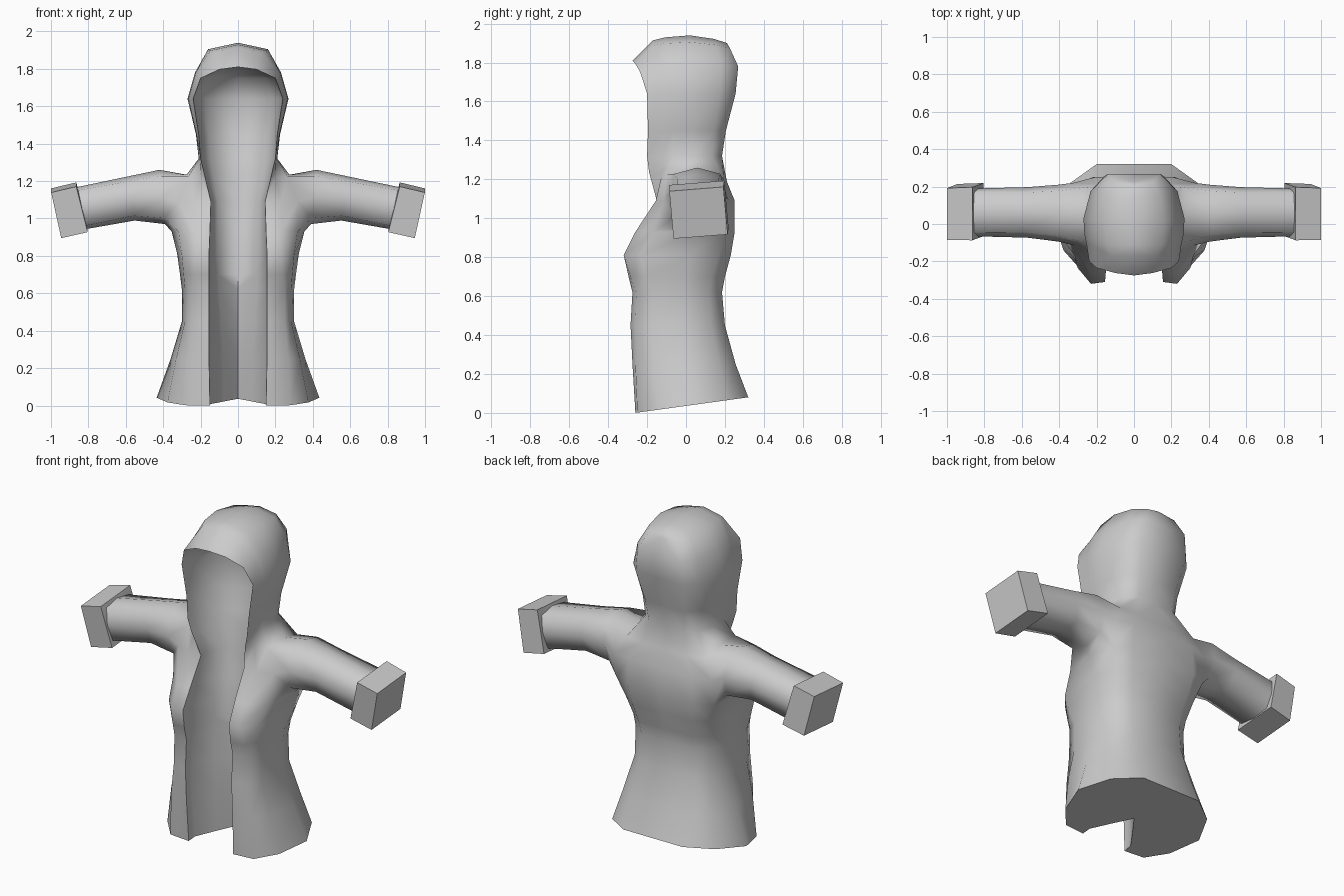
import bpy, bmesh, math

cube = bpy.data.objects.get("Cube")
if cube:
    bpy.data.objects.remove(cube, do_unlink=True)

cloth = bpy.data.materials.new("light_grey_cloth")
cloth.use_nodes = True
cloth.diffuse_color = (0.6, 0.6, 0.6, 1)
cloth.node_tree.nodes["Principled BSDF"].inputs["Base Color"].default_value = (0.6, 0.6, 0.6, 1)


def add_ring(bm, points):
    return [bm.verts.new(p) for p in points]


def skin(bm, loops, closed=True, hole=()):
    """Join neighbouring rings with quads; hole lists (row, column) to leave open."""
    n = len(loops[0])
    for row, (a, b) in enumerate(zip(loops, loops[1:])):
        for i in range(n if closed else n - 1):
            if (row, i) not in hole:
                j = (i + 1) % n
                bm.faces.new((a[i], a[j], b[j], b[i]))


def finish(bm, name, angle):
    """Make an object, mirror it over x and shade it smooth."""
    bmesh.ops.remove_doubles(bm, verts=bm.verts, dist=0.0005)
    bmesh.ops.recalc_face_normals(bm, faces=bm.faces)
    mesh = bpy.data.meshes.new(name)
    bm.to_mesh(mesh)
    bm.free()
    mesh.materials.append(cloth)
    obj = bpy.data.objects.new(name, mesh)
    bpy.context.collection.objects.link(obj)
    mirror = obj.modifiers.new("mirror", "MIRROR")
    mirror.use_clip = True
    bpy.ops.object.select_all(action="DESELECT")
    obj.select_set(True)
    bpy.context.view_layer.objects.active = obj
    bpy.ops.object.modifier_apply(modifier="mirror")
    bpy.ops.object.shade_smooth_by_angle(angle=math.radians(angle))


def body_ring(z, xe, ye, yi, xf, yf, w, ys, xb, yb,
              front=0.35, back=0.3, slope=0, drop=0, arch=0):
    """Half outline: lining, front edge, chest, side and back.
    front and back set how full the corners beside the side point are."""
    t = min(max((z - 0.3) / 0.5, 0), 1)
    y1 = ye + 0.055
    lining = (xe * (0.5 + 0.24 * t), (y1 + yi) / 2 + (yi - y1) * 0.24 * t)

    def corner(x0, y0, f):
        cx, cy = (x0 + w) / 2, (y0 + ys) / 2
        return cx + (w - cx) * f, cy + (y0 - cy) * f

    outline = [(0, yi), lining, (xe * 0.98, y1), (xe, ye), (xf, yf),
               corner(xf, yf, front), (w, ys),
               corner(xb, yb, back), (xb, yb), (0, yb)]
    return [(x, y, z + slope * y - arch * y * y * (i > 3) - drop * (i < 4))
            for i, (x, y) in enumerate(outline)]


def sleeve_ring(x, z, hz, y, hy, diag, lean=0.22, roll=0):
    """Eight-point ring around the arm; diag 1 makes it square."""
    ring = []
    for i in range(8):
        c, s = math.cos(i * math.pi / 4), math.sin(i * math.pi / 4)
        if i % 2:
            c, s = math.copysign(diag, c), math.copysign(diag, s)
        ring.append((x + lean * s * hz, y + c * hy - roll * s, z + s * hz + roll * c))
    return ring


# Jacket body: z, edge x/y, lining y, chest x/y, side x/y, back x/y, fullness
torso = [
    (0.25, .155, -.275, 0, .27, -.26, .36, .02, .19, .255),
    (0.45, .155, -.285, 0, .25, -.26, .30, 0, .17, .20),
    (0.62, .155, -.275, 0, .25, -.255, .30, 0, .17, .185),
    (0.70, .155, -.295, 0, .24, -.285, .31, 0, .18, .20, .45),
    (0.81, .155, -.310, 0, .23, -.32, .325, .02, .20, .23, .5, .4),
    (0.93, .15, -.245, .01, .23, -.26, .355, .04, .22, .25, .4, .55),
    (1.09, .145, -.15, .03, .23, -.155, .345, .05, .21, .25, .6, .7),
]
# Neck and hood
hood = [
    (1.32, .20, -.20, .06, .205, -.12, .21, .04, .12, .185),
    (1.45, .21, -.195, .09, .222, -.12, .225, .03, .13, .205),
    (1.64, .24, -.20, .11, .255, -.10, .27, .03, .16, .255),
]
rings = [body_ring(.036, .15, -.26, 0, .28, -.25, .435, .04, .2, .32, .25, .25, slope=.138)]
rings += [body_ring(*r) for r in torso]
# Shoulder line, falling away to front and back
rings.append(body_ring(1.238, .18, -.19, .04, .20, -.125, .275, .06, .15, .21, .7, .8, arch=1.1))
rings += [body_ring(*r) for r in hood]
# Crown rings close the hood onto the centre line
rings += [
    body_ring(1.78, .20, -.235, .06, .215, -.12, .23, .02, .14, .268, drop=.03),
    body_ring(1.905, .10, -.262, -.04, .125, -.17, .16, .02, .10, .225, drop=.108, arch=.6),
    body_ring(1.94, 0, -.275, -.10, 0, -.17, 0, .02, 0, .21, drop=.13, arch=.9),
]

bm = bmesh.new()
loops = [add_ring(bm, r) for r in rings]
low = 6                                   # ring at the bottom of the armhole
skin(bm, loops, closed=False,
     hole=[(row, col) for row in (low, low + 1) for col in (5, 6)])
bm.faces.new(loops[0][::-1])              # closed hem

# Sleeve grows out of the armhole
bottom, middle, top = loops[low:low + 3]
armhole = [middle[7], top[7], top[6], top[5],
           middle[5], bottom[5], bottom[6], bottom[7]]
sleeve = [
    (.405, 1.115, .145, .058, .152, .78, .1),
    (.57, 1.107, .118, .062, .135, .78, .15),
    (.84, 1.055, .112, .062, .128, .84),
]
arm = [armhole] + [add_ring(bm, sleeve_ring(*r)) for r in sleeve]
skin(bm, arm)
bm.faces.new(arm[-1])
finish(bm, "hooded_jacket", 65)

# Square turned-up cuffs
cuff = [
    (.834, 1.06, .10, .062, .115, .9),
    (.834, 1.06, .122, .066, .142, 1.0, .25, .011),
    (.972, 1.028, .122, .064, .139, 1.0, .22, .011),
]
bm = bmesh.new()
loops = [add_ring(bm, sleeve_ring(*r)) for r in cuff]
skin(bm, loops)
bm.faces.new(loops[0][::-1])
bm.faces.new(loops[-1])
finish(bm, "cuffs", 45)
